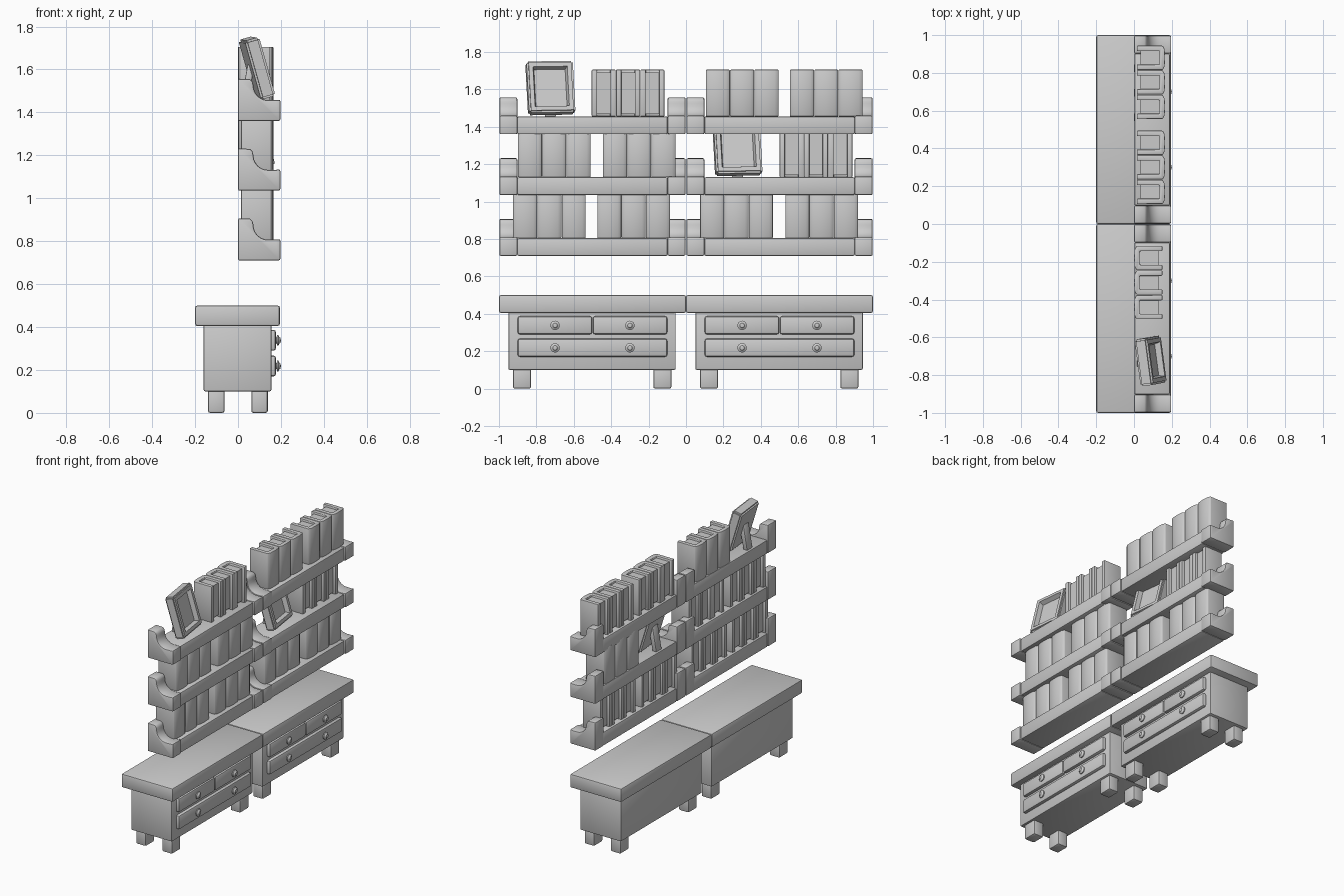
import bpy, bmesh, math
from mathutils import Matrix, Vector

cube = bpy.data.objects.get("Cube")
if cube:
    bpy.data.objects.remove(cube)

grey = bpy.data.materials.new("plain grey")
grey.use_nodes = True
grey.diffuse_color = (0.6, 0.6, 0.6, 1)
grey.node_tree.nodes["Principled BSDF"].inputs["Base Color"].default_value = (0.6, 0.6, 0.6, 1)
parts = []


def finish(bm, name, bevel=0.0, matrix=None):
    if bevel:
        bmesh.ops.recalc_face_normals(bm, faces=bm.faces)
        sharp = [e for e in bm.edges if e.calc_face_angle(0) > 0.7]
        bmesh.ops.bevel(bm, geom=sharp, offset=bevel, segments=2, profile=0.5,
                        affect='EDGES', clamp_overlap=True)
    if matrix:
        bm.transform(matrix)
    bmesh.ops.recalc_face_normals(bm, faces=bm.faces)
    mesh = bpy.data.meshes.new(name)
    bm.to_mesh(mesh)
    bm.free()
    mesh.materials.append(grey)
    obj = bpy.data.objects.new(name, mesh)
    bpy.context.collection.objects.link(obj)
    parts.append(obj)
    return obj


def box(name, x, y, z, bevel=0.008, matrix=None):
    """Bevelled box from (low, high) ranges."""
    bm = bmesh.new()
    bmesh.ops.create_cube(bm, size=1)
    for v in bm.verts:
        v.co = [r[0] if c < 0 else r[1] for c, r in zip(v.co, (x, y, z))]
    return finish(bm, name, bevel, matrix)


def prism(name, outline, axis, low, high, bevel, matrix=None):
    """Extrude a 2D outline along y or z; the outline is (x, other)."""
    place = (lambda a, b, t: (a, t, b)) if axis == 'Y' else (lambda a, b, t: (a, b, t))
    bm = bmesh.new()
    face = bm.faces.new([bm.verts.new(place(a, b, low)) for a, b in outline])
    new = bmesh.ops.extrude_face_region(bm, geom=[face])["geom"]
    step = Vector(place(0, 0, high - low))
    bmesh.ops.translate(bm, vec=step, verts=[v for v in new if isinstance(v, bmesh.types.BMVert)])
    return finish(bm, name, bevel, matrix)


def knob(y, z):
    """Turned drawer knob pointing along +x."""
    profile = [(0.17, 0.0), (0.17, 0.014), (0.18, 0.014), (0.182, 0.025),
               (0.188, 0.025), (0.192, 0.016), (0.198, 0.012), (0.2, 0.0)]
    bm = bmesh.new()
    verts = [bm.verts.new((x, r, 0)) for x, r in profile]
    edges = [bm.edges.new(pair) for pair in zip(verts, verts[1:])]
    bmesh.ops.spin(bm, geom=verts + edges, cent=(0, 0, 0), axis=(1, 0, 0),
                   angle=math.tau, steps=16)
    bmesh.ops.remove_doubles(bm, verts=bm.verts, dist=0.0005)
    finish(bm, "drawer_knob", 0, Matrix.Translation((0, y, z)))


def cabinet(y0):
    box("cabinet_top", (-0.2, 0.195), (y0, y0 + 1), (0.405, 0.5), 0.01)
    box("cabinet_body", (-0.16, 0.155), (y0 + 0.05, y0 + 0.945), (0.1, 0.42), 0.008)
    drawers = [(0.1, 0.9, 0.17, 0.267), (0.1, 0.498, 0.29, 0.387), (0.502, 0.9, 0.29, 0.387)]
    for a, b, low, high in drawers:
        box("drawer_front", (0.14, 0.177), (y0 + a, y0 + b), (low, high), 0.012)
    for y in (0.3, 0.7):
        for z in (0.218, 0.338):
            knob(y0 + y, z)
    for x in (-0.14, 0.062):
        for y in (0.075, 0.825):
            box("cabinet_leg", (x, x + 0.077), (y0 + y, y0 + y + 0.097), (0, 0.12), 0.01)


def shelf(y0, z0):
    box("shelf_board", (0.002, 0.19), (y0 + 0.098, y0 + 0.902), (z0, z0 + 0.095), 0.008)
    # Bracket outline with a concave sweep between lip and post
    sweep = [(0.14 - 0.068 * math.sin(t), 0.165 - 0.068 * math.cos(t))
             for t in [math.radians(15 * i) for i in range(7)]]
    outline = [(0, 0), (0.197, 0), (0.197, 0.1), (0.175, 0.097)] + sweep + [(0.068, 0.185), (0.055, 0.195), (0, 0.197)]
    for y in (0.002, 0.902):
        prism("shelf_bracket", outline, 'Y', y, y + 0.096, 0.008,
              Matrix.Translation((0, y0, z0)))


def books(y0, z0, reverse=False):
    """Three books; reversed ones show their pages to the front."""
    for i in range(3):
        w, h = 0.064, 0.25
        cover = [(0.015, -w), (0.152, -w), (0.162, -w * 0.7), (0.165, 0), (0.162, w * 0.7),
                 (0.152, w), (0.015, w), (0.015, 0.036), (0.135, 0.036),
                 (0.135, -0.036), (0.015, -0.036)]
        move = Matrix.Translation((0, y0 + 0.065 + i * 0.13, z0))
        if reverse:
            move = move @ Matrix.Translation((0.165, 0, 0)) @ Matrix.Rotation(math.pi, 4, 'Z')
        prism("book_cover", cover, 'Z', 0, h, 0.004, move)
        box("book_pages", (0.034, 0.14), (-0.038, 0.038), (0.012, h - 0.015), 0, move)


def picture_frame(y0, z0):
    spin = lambda deg, axis: Matrix.Rotation(math.radians(deg), 4, axis)
    pose = Matrix.Translation((0.088, y0, z0 + 0.152)) @ spin(-16, 'Y') @ spin(7, 'Z') @ spin(3, 'X')
    bm = bmesh.new()
    bmesh.ops.create_cube(bm, size=1)
    bmesh.ops.scale(bm, vec=(0.07, 0.25, 0.285), verts=bm.verts)
    bmesh.ops.bevel(bm, geom=bm.edges[:], offset=0.01, segments=2, affect='EDGES')
    bm.faces.ensure_lookup_table()
    front = max(bm.faces, key=lambda f: f.calc_center_median().x)
    # Border, then sloping rim, then recessed picture
    bmesh.ops.inset_region(bm, faces=[front], thickness=0.032)
    bmesh.ops.inset_region(bm, faces=[front], thickness=0.012, depth=-0.03)
    finish(bm, "picture_frame", 0, pose)
    # Prop leg behind the frame
    leg = [(0.045, 0.17), (0.075, 0.15), (0.045, 0.0), (0.015, 0.0)]
    prism("frame_prop", leg, 'Y', -0.03, 0.03, 0.004, Matrix.Translation((0, y0, z0)))


levels = (0.71, 1.035, 1.36)
for side in (-1, 0):
    cabinet(side)
    for level in levels:
        shelf(side, level)

low, middle, high = [level + 0.095 for level in levels]
for start in (-0.925, -0.475, 0.075, 0.53):
    books(start, low)
for start in (-0.9, -0.445):
    books(start, middle)
for start in (0.105, 0.555):
    books(start, high)
books(0.5, middle, True)
books(-0.505, high, True)
picture_frame(0.275, middle)
picture_frame(-0.725, high)

bpy.ops.object.select_all(action='DESELECT')
for part in parts:
    part.select_set(True)
bpy.context.view_layer.objects.active = parts[0]
bpy.ops.object.shade_smooth_by_angle(angle=math.radians(40))
